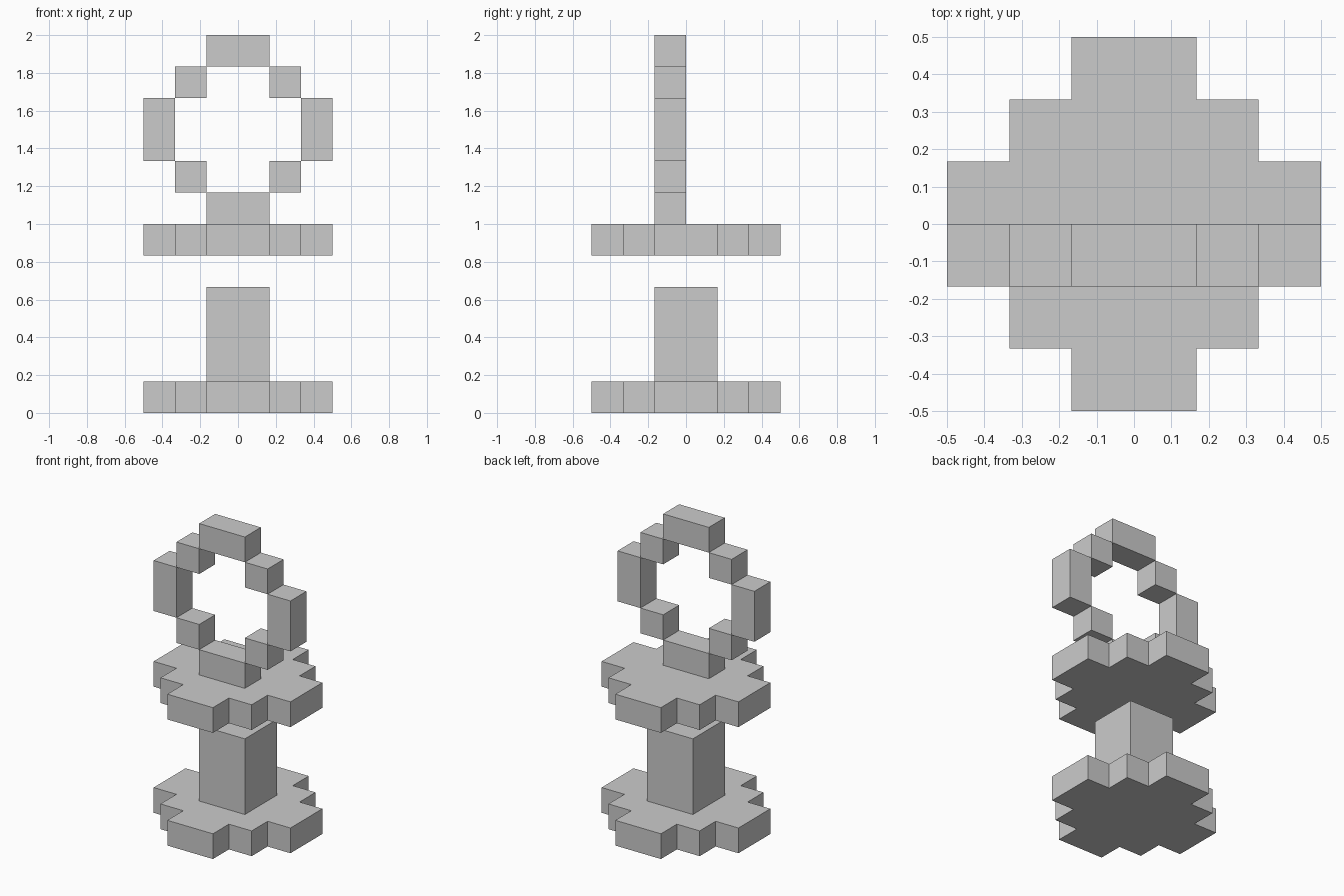
import bpy
import bmesh

if "Cube" in bpy.data.objects:
    bpy.data.objects.remove(bpy.data.objects["Cube"])

U = 1 / 6  # size of one block unit


def finish(name, bm):
    bmesh.ops.recalc_face_normals(bm, faces=bm.faces)
    mesh = bpy.data.meshes.new(name)
    bm.to_mesh(mesh)
    bm.free()
    obj = bpy.data.objects.new(name, mesh)
    bpy.context.collection.objects.link(obj)
    return obj


def add_box(bm, lo, hi):
    """Box between two corners given in block units."""
    verts = bmesh.ops.create_cube(bm, size=1)["verts"]
    for v in verts:
        for i in range(3):
            v.co[i] = U * (hi[i] if v.co[i] > 0 else lo[i])


def stepped_disc(name, z):
    """One unit thick disc with a stepped outline: a quarter turned four times."""
    quarter = [(3, -1), (3, 1), (2, 1), (2, 2), (1, 2)]
    outline = []
    for _ in range(4):
        outline += quarter
        quarter = [(-y, x) for x, y in quarter]
    bm = bmesh.new()
    face = bm.faces.new([bm.verts.new((x * U, y * U, z * U)) for x, y in outline])
    ext = bmesh.ops.extrude_face_region(bm, geom=[face], use_keep_orig=True)
    top = [g for g in ext["geom"] if isinstance(g, bmesh.types.BMVert)]
    bmesh.ops.translate(bm, verts=top, vec=(0, 0, U))
    return finish(name, bm)


# Lower and upper stepped discs
stepped_disc("base_disc", 0)
stepped_disc("upper_disc", 5)

# Square column on the base, stopping one unit below the upper disc
bm = bmesh.new()
add_box(bm, (-1, -1, 1), (1, 1, 4))
finish("column", bm)

# Upright ring of blocks, one unit deep
bm = bmesh.new()
for z in (6, 11):  # bottom and top blocks
    add_box(bm, (-1, -1, z), (1, 0, z + 1))
for x in (-3, 2):  # side blocks
    add_box(bm, (x, -1, 8), (x + 1, 0, 10))
for x in (-2, 1):  # corner blocks
    for z in (7, 10):
        add_box(bm, (x, -1, z), (x + 1, 0, z + 1))
finish("ring", bm)
